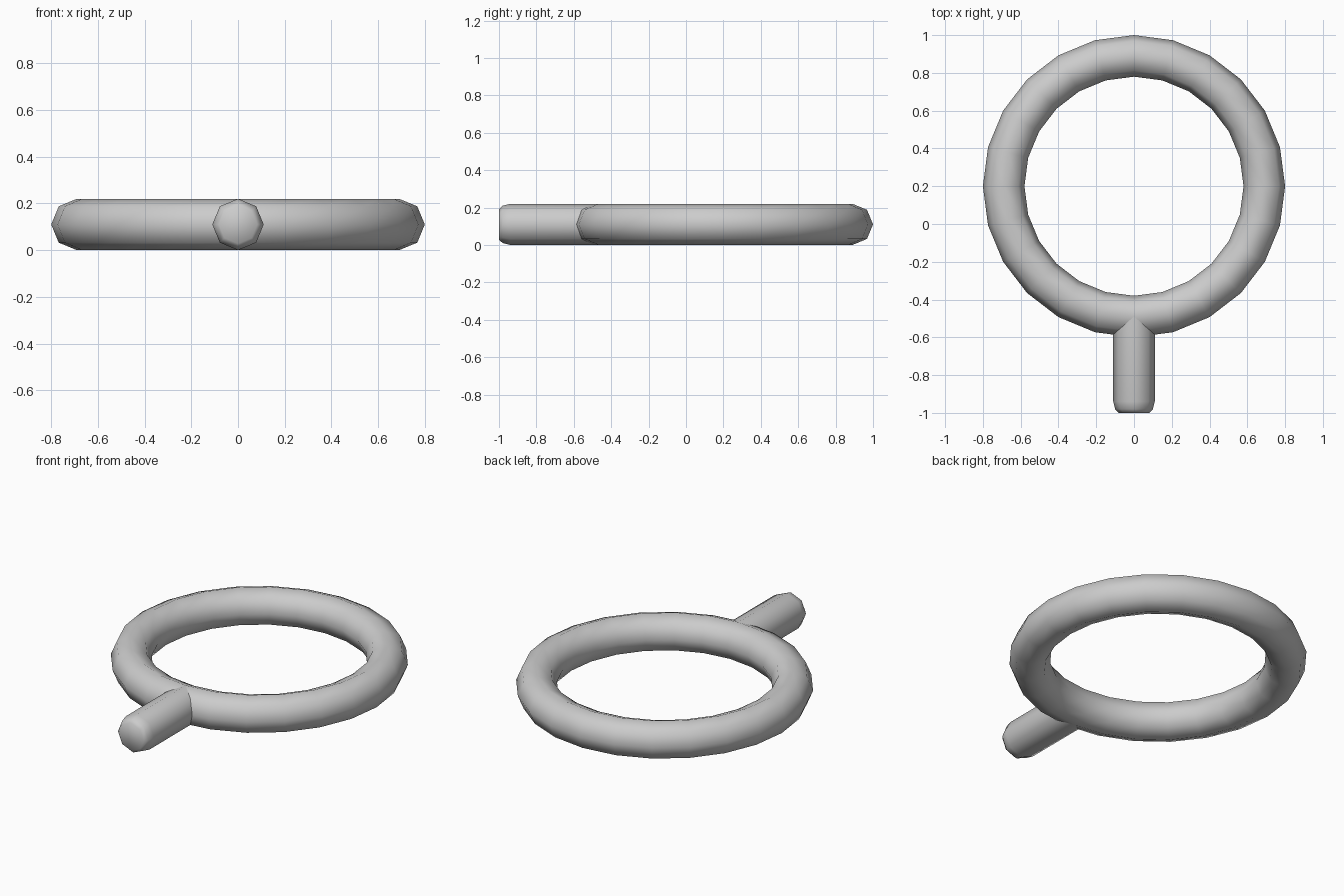
import bpy, bmesh
from math import cos, sin, pi

if "Cube" in bpy.data.objects:
    bpy.data.objects.remove(bpy.data.objects["Cube"])

R, r, CY = 0.69, 0.11, 0.2   # ring radius, tube radius, ring centre in y

# ring: eight-sided tube swept in 24 steps
bpy.ops.mesh.primitive_torus_add(major_segments=24, minor_segments=8,
                                 major_radius=R, minor_radius=r,
                                 location=(0, CY, r))
ring = bpy.context.object
ring.name = "ring"
bpy.ops.object.shade_smooth()

# handle: eight-sided rod with a rounded outer end, buried in the ring tube
profile = [(-1.0, 0.082), (-0.98, 0.1), (-0.94, r), (CY - R, r)]
bm = bmesh.new()
loops = [[bm.verts.new((rad * cos(i * pi / 4), y, r + rad * sin(i * pi / 4)))
          for i in range(8)] for y, rad in profile]
for a, b in zip(loops, loops[1:]):
    for i in range(8):
        j = (i + 1) % 8
        bm.faces.new((a[i], a[j], b[j], b[i]))
bm.faces.new(loops[0])
bm.faces.new(loops[-1])
bmesh.ops.recalc_face_normals(bm, faces=bm.faces)
mesh = bpy.data.meshes.new("handle")
bm.to_mesh(mesh)
bm.free()
handle = bpy.data.objects.new("handle", mesh)
bpy.context.collection.objects.link(handle)
bpy.ops.object.select_all(action='DESELECT')
handle.select_set(True)
bpy.context.view_layer.objects.active = handle
bpy.ops.object.shade_smooth_by_angle(angle=pi / 3)
